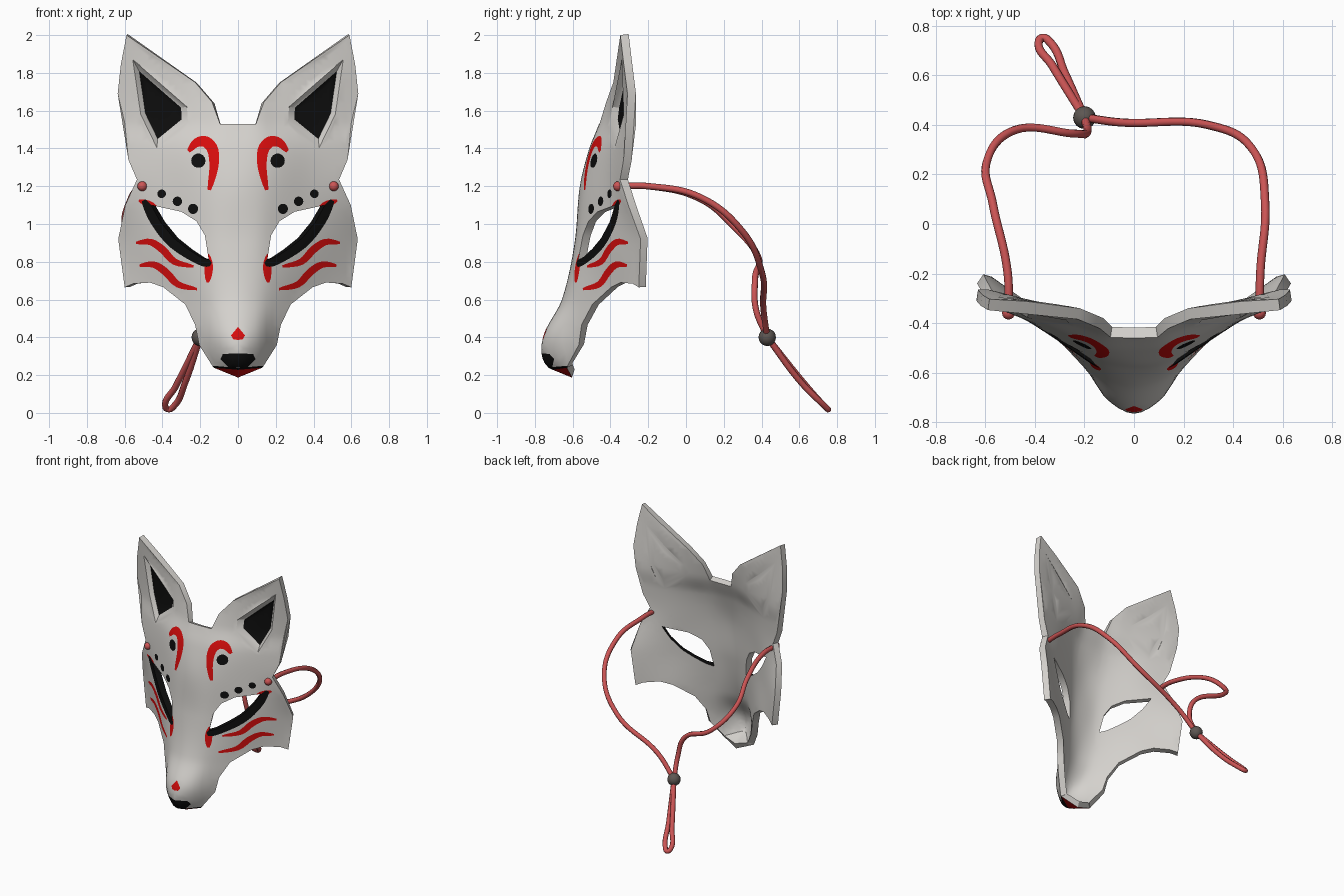
import bpy, bmesh, math
from mathutils import Vector
from mathutils.geometry import delaunay_2d_cdt, intersect_point_line

if "Cube" in bpy.data.objects:
    bpy.data.objects.remove(bpy.data.objects["Cube"])

def material(name, rgb):
    m = bpy.data.materials.new(name)
    m.diffuse_color = (*rgb, 1)
    m.use_nodes = True
    m.node_tree.nodes["Principled BSDF"].inputs["Base Color"].default_value = m.diffuse_color
    return m

WHITE = material("warm white", (0.66, 0.64, 0.61))
BLACK = material("black", (0.004, 0.004, 0.004))
RED = material("paint red", (0.68, 0.004, 0.004))
CORD = material("cord red", (0.60, 0.09, 0.09))
GREY = material("bead grey", (0.11, 0.095, 0.085))

# Relief of the mask: depth y on a coarse grid of x columns and z rows
XS = [0, .11, .2, .4, .63]
ROWS = {
    0.19: (-.61, -.57, -.52, -.40, -.25),
    0.25: (-.74, -.66, -.54, -.40, -.25),
    0.40: (-.757, -.708, -.58, -.40, -.25),
    0.60: (-.657, -.63, -.565, -.39, -.23),
    0.90: (-.59, -.578, -.535, -.41, -.24),
    1.20: (-.562, -.548, -.513, -.405, -.31),
    1.40: (-.512, -.505, -.478, -.39, -.31),
    1.55: (-.455, -.45, -.42, -.36, -.30),
    2.00: (-.36, -.36, -.36, -.36, -.345),
}
ZS = list(ROWS)

def smooth(ts, vs, t, flat=False):
    """Cubic interpolation through (ts, vs); flat gives a level start."""
    n = len(ts)
    i = max([k for k in range(n - 1) if ts[k] <= t], default=0)
    def slope(k):
        a, b = max(k - 1, 0), min(k + 1, n - 1)
        return 0 if flat and k == 0 else (vs[b] - vs[a]) / (ts[b] - ts[a])
    h = ts[i + 1] - ts[i]
    u = (t - ts[i]) / h
    s = u * u * (3 - 2 * u)
    return (vs[i] * (1 - s) + vs[i + 1] * s
            + h * u * (1 - u) * ((1 - u) * slope(i) - u * slope(i + 1)))

def depth(x, z):
    return smooth(ZS, [smooth(XS, r, x, True) for r in ROWS.values()], z)

def inside(p, poly):
    hit = False
    for a, b in zip(poly, poly[1:] + poly[:1]):
        if (a[1] > p[1]) != (b[1] > p[1]) and \
                p[0] < (b[0] - a[0]) * (p[1] - a[1]) / (b[1] - a[1]) + a[0]:
            hit = not hit
    return hit

def scaled(poly, f):
    c = sum((Vector(p) for p in poly), Vector((0, 0))) / len(poly)
    return [tuple(c + (Vector(p) - c) * f) for p in poly]

def stroke(width, *pts):
    """Tapered brush stroke polygon through (x, z) points."""
    ts = list(range(len(pts)))
    at = lambda t: Vector([smooth(ts, [p[k] for p in pts], t) for k in range(2)])
    left, right = [], []
    n = 4 * ts[-1]
    for j in range(n + 1):
        t = j / 4
        d = (at(min(t + .1, ts[-1])) - at(max(t - .1, 0))).normalized()
        side = Vector((-d.y, d.x)) * width / 2 * (.3 + .7 * math.sin(math.pi * j / n) ** .7)
        left.append(tuple(at(t) + side))
        right.append(tuple(at(t) - side))
    return left + right[::-1]

def dot(x, z, r):
    return [(x + r * math.cos(k * math.pi / 7), z + r * math.sin(k * math.pi / 7)) for k in range(14)]

def mouth(z):
    return [(0, z), (.14, z + .012), (.14, .17), (0, .17)]

# Half outlines in the front plane (x, z)
OUTLINE = [(0, 1.53), (0, .187), (.13, .24), (.206, .36), (.227, .467), (.28, .575), (.395, .665),
           (.465, .69), (.555, .684), (.60, .665), (.634, .92), (.597, 1.10), (.535, 1.235),
           (.58, 1.34), (.637, 1.69), (.62, 1.846), (.59, 2.0), (.227, 1.75), (.137, 1.645), (.095, 1.53)]
EYE = [(.46, 1.10), (.30, 1.065), (.22, 1.015), (.175, .94), (.155, .81), (.20, .825),
       (.27, .87), (.34, .925), (.41, 1.01)]
EAR_RIM = [(.557, 1.87), (.27, 1.62), (.265, 1.54), (.43, 1.405), (.515, 1.58)]
EAR_IN = scaled(EAR_RIM, .77)
WHISKER = [(.54, .90), (.465, .905), (.40, .865), (.335, .80), (.235, .775)]

# Painted regions with material index, first match wins
PAINT = [(EAR_IN, 1), (dot(.21, 1.335, .038), 1)]
PAINT += [(dot(.238 + .083 * k, 1.08 + .04 * k, .027 - .002 * k), 1) for k in range(3)]
PAINT += [
    (stroke(.075, (.5, 1.125), (.435, 1.02), (.335, .905), (.2, .815), (.145, .785)), 1),   # eye liner
    ([(0, .315), (.08, .312), (.093, .285), (.05, .24), (0, .24)], 1),                      # nose
    (mouth(.228), 2), (mouth(.238), 1),
    ([(0, .455), (.037, .41), (.025, .39), (0, .386)], 2),                                  # nose mark
    (stroke(.06, (.262, 1.385), (.22, 1.43), (.17, 1.435), (.133, 1.39), (.128, 1.3), (.152, 1.18)), 2),
    (stroke(.04, *WHISKER), 2),
    (stroke(.04, *[(x - .018, z - .12) for x, z in WHISKER]), 2),
    (stroke(.045, (.16, .84), (.155, .77), (.16, .69)), 2),                                 # tear mark
    (stroke(.035, (.525, 1.125), (.43, 1.09)), 2),
]

def build_mask():
    # Triangulate half the front with every outline as a cut line
    pts, edges = [], []
    for poly in [OUTLINE, EYE, EAR_RIM] + [p for p, _ in PAINT]:
        s, n = len(pts), len(poly)
        pts += [Vector(p) for p in poly]
        edges += [(s + k, s + (k + 1) % n) for k in range(n)]
    cuts = [(pts[a], pts[b]) for a, b in edges]
    def clear(p):
        for a, b in cuts:
            u = intersect_point_line(p, a, b)[1]
            if (p - a.lerp(b, min(max(u, 0), 1))).length < .011:
                return False
        return True
    for j in range(1, 73):
        z = .19 + j * .025
        if z < 1.52:
            pts.append(Vector((0, z)))
        for i in range(1, 22):
            p = Vector((i * .03, z))
            band = inside(p, EAR_RIM) and not inside(p, EAR_IN)
            if inside(p, OUTLINE) and not inside(p, EYE) and not band and clear(p):
                pts.append(p)
    flat, _, tris, *_ = delaunay_2d_cdt(pts, edges, [], 0, 1e-4)

    # Front skin, both halves
    bm = bmesh.new()
    halves = {1: {}, -1: {}}
    def vert(i, s):
        x, z = flat[i]
        mid = abs(x) < 1e-4
        made = halves[1 if mid else s]
        if i not in made:
            made[i] = bm.verts.new((0 if mid else s * x, depth(max(x, 0), z), z))
        return made[i]
    for t in tris:
        c = sum((flat[i] for i in t), Vector((0, 0))) / len(t)
        if not inside(c, OUTLINE) or inside(c, EYE):
            continue
        mat = next((m for poly, m in PAINT if inside(c, poly)), 0)
        for s in (1, -1):
            bm.faces.new([vert(i, s) for i in (t if s == 1 else t[::-1])]).material_index = mat
    bm.normal_update()

    # Back skin and rim walls; the lower eye rims are black
    front = list(bm.faces)
    rim = [(l.vert, l.link_loop_next.vert) for f in front for l in f.loops if l.edge.is_boundary]
    skin = list(bm.verts)
    back = {v: bm.verts.new(v.co - v.normal * .045) for v in skin}
    for f in front:
        bm.faces.new([back[v] for v in reversed(f.verts)])
    for a, b in rim:
        w = bm.faces.new((b, a, back[a], back[b]))
        w.normal_update()
        m = (a.co + b.co) / 2
        if .13 < abs(m.x) < .5 and .78 < m.z < 1.12 and w.normal.z > 0:
            w.material_index = 1

    # Sink the inner ears
    grown = scaled(EAR_IN, 1.03)
    for v in skin:
        if inside((abs(v.co.x), v.co.z), grown):
            v.co.y += .028
    me = bpy.data.meshes.new("mask")
    bm.to_mesh(me)
    bm.free()
    for m in (WHITE, BLACK, RED):
        me.materials.append(m)
    ob = bpy.data.objects.new("mask", me)
    bpy.context.collection.objects.link(ob)
    bpy.context.view_layer.objects.active = ob
    ob.select_set(True)
    bpy.ops.object.shade_smooth_by_angle(angle=math.radians(32))

def cord(name, pts):
    cu = bpy.data.curves.new(name, 'CURVE')
    cu.dimensions = '3D'
    cu.bevel_depth, cu.bevel_resolution, cu.resolution_u = .017, 2, 10
    cu.use_fill_caps = True
    sp = cu.splines.new('BEZIER')
    sp.bezier_points.add(len(pts) - 1)
    for b, p in zip(sp.bezier_points, pts):
        b.co = p
        b.handle_left_type = b.handle_right_type = 'AUTO'
    cu.materials.append(CORD)
    bpy.context.collection.objects.link(bpy.data.objects.new(name, cu))

def ball(name, loc, r, mat):
    bpy.ops.mesh.primitive_uv_sphere_add(segments=16, ring_count=10, radius=r, location=loc)
    ob = bpy.context.object
    ob.name = name
    ob.data.materials.append(mat)
    bpy.ops.object.shade_smooth()

build_mask()
# Tie cords, knots and bead
BEAD = (-.2, .43, .4)
KNOT = (.507, -.36, 1.2)
cord("left_cord", [(-KNOT[0], *KNOT[1:]), (-.51, -.2, 1.2), (-.57, .08, 1.13), (-.595, .25, .99),
                   (-.48, .38, .83), (-.24, .365, .7), (-.19, .37, .55), BEAD])
cord("right_cord", [KNOT, (.51, -.2, 1.2), (.53, .08, 1.14), (.48, .3, .96), (.3, .4, .75),
                    (-.05, .41, .55), BEAD])
cord("tail_loop", [BEAD, (-.33, .64, .14), (-.385, .735, .035), (-.368, .752, .019),
                   (-.34, .735, .035), (-.28, .61, .16), BEAD])
for side, s in (("left", -1), ("right", 1)):
    ball(side + "_knot", (s * KNOT[0], *KNOT[1:]), .026, CORD)
ball("cord_bead", BEAD, .046, GREY)
